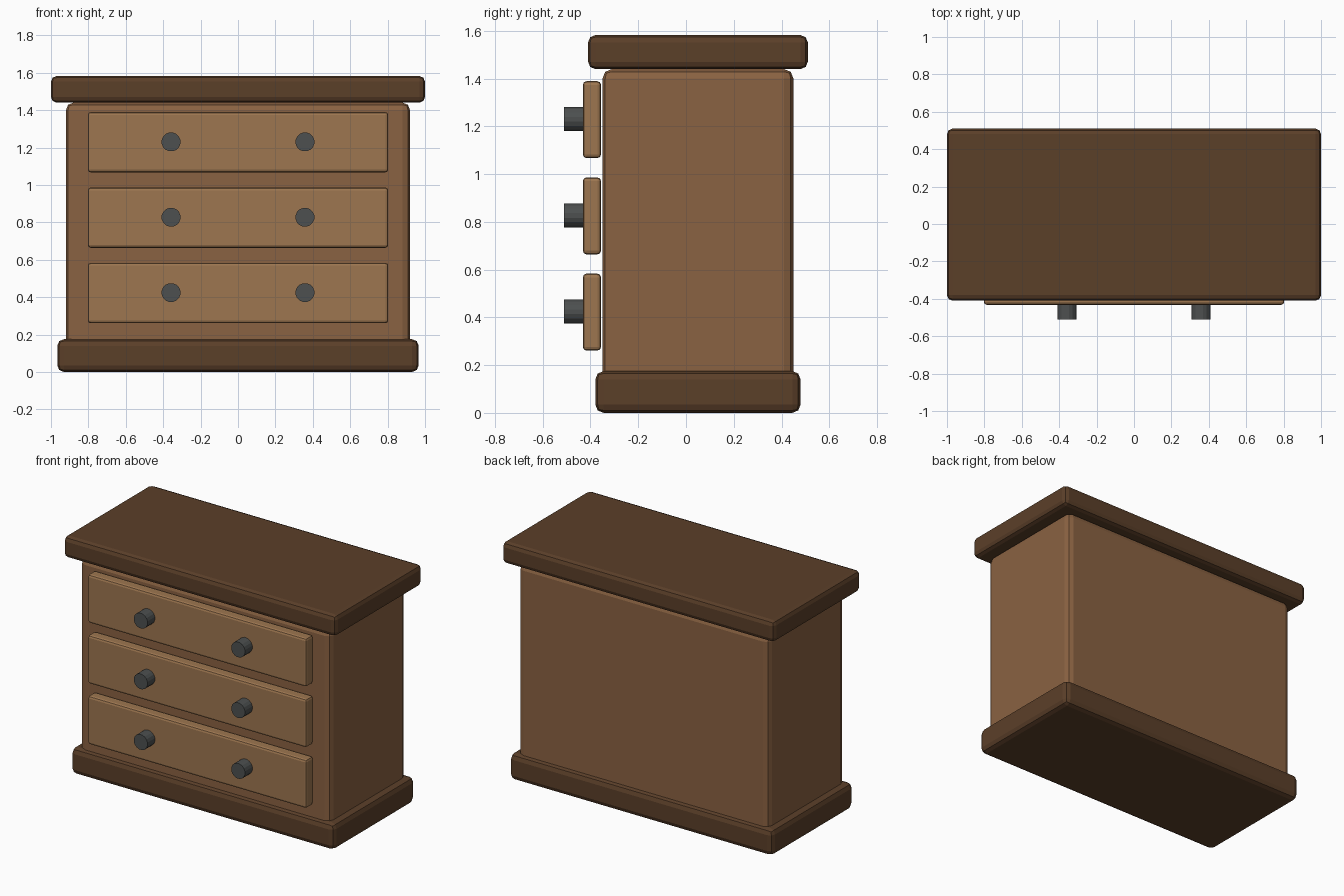
import bpy
from math import pi

if "Cube" in bpy.data.objects:
    bpy.data.objects.remove(bpy.data.objects["Cube"])


def material(name, rgb):
    m = bpy.data.materials.new(name)
    m.diffuse_color = (*rgb, 1)
    m.use_nodes = True
    m.node_tree.nodes["Principled BSDF"].inputs["Base Color"].default_value = m.diffuse_color
    return m


DARK = material("dark_wood", (0.105, 0.05, 0.022))
MID = material("mid_wood", (0.254, 0.122, 0.054))
LIGHT = material("light_wood", (0.337, 0.181, 0.08))
IRON = material("dark_metal", (0.074, 0.08, 0.08))


def box(name, half_x, y, z, bevel, mat):
    """Bevelled box, symmetric in x, spanning the y and z ranges."""
    bpy.ops.mesh.primitive_cube_add(size=1, location=(0, sum(y) / 2, sum(z) / 2))
    ob = bpy.context.object
    ob.name = name
    ob.scale = (2 * half_x, y[1] - y[0], z[1] - z[0])
    bpy.ops.object.transform_apply(location=False, rotation=False, scale=True)
    mod = ob.modifiers.new("bevel", "BEVEL")
    mod.width = bevel
    mod.segments = 2
    ob.data.materials.append(mat)
    return ob


def knob(name, x, z):
    bpy.ops.mesh.primitive_cylinder_add(
        vertices=16, radius=0.051, depth=0.08,
        location=(x, -0.47, z), rotation=(pi / 2, pi / 16, 0))
    ob = bpy.context.object
    ob.name = name
    ob.data.materials.append(IRON)


# Carcass, plinth and overhanging top
box("body", 0.92, (-0.35, 0.45), (0.002, 1.44), 0.04, MID)
box("base", 0.966, (-0.38, 0.48), (0, 0.175), 0.035, DARK)
box("top", 1.0, (-0.41, 0.51), (1.44, 1.582), 0.03, DARK)

# Three drawer fronts, each with two knobs
for i in range(3):
    zc = 0.422 + 0.403 * i
    box(f"drawer_{i + 1}", 0.803, (-0.432, -0.356), (zc - 0.161, zc + 0.161), 0.015, LIGHT)
    for side, label in ((-1, "left"), (1, "right")):
        knob(f"knob_{i + 1}_{label}", side * 0.358, zc + 0.002)
